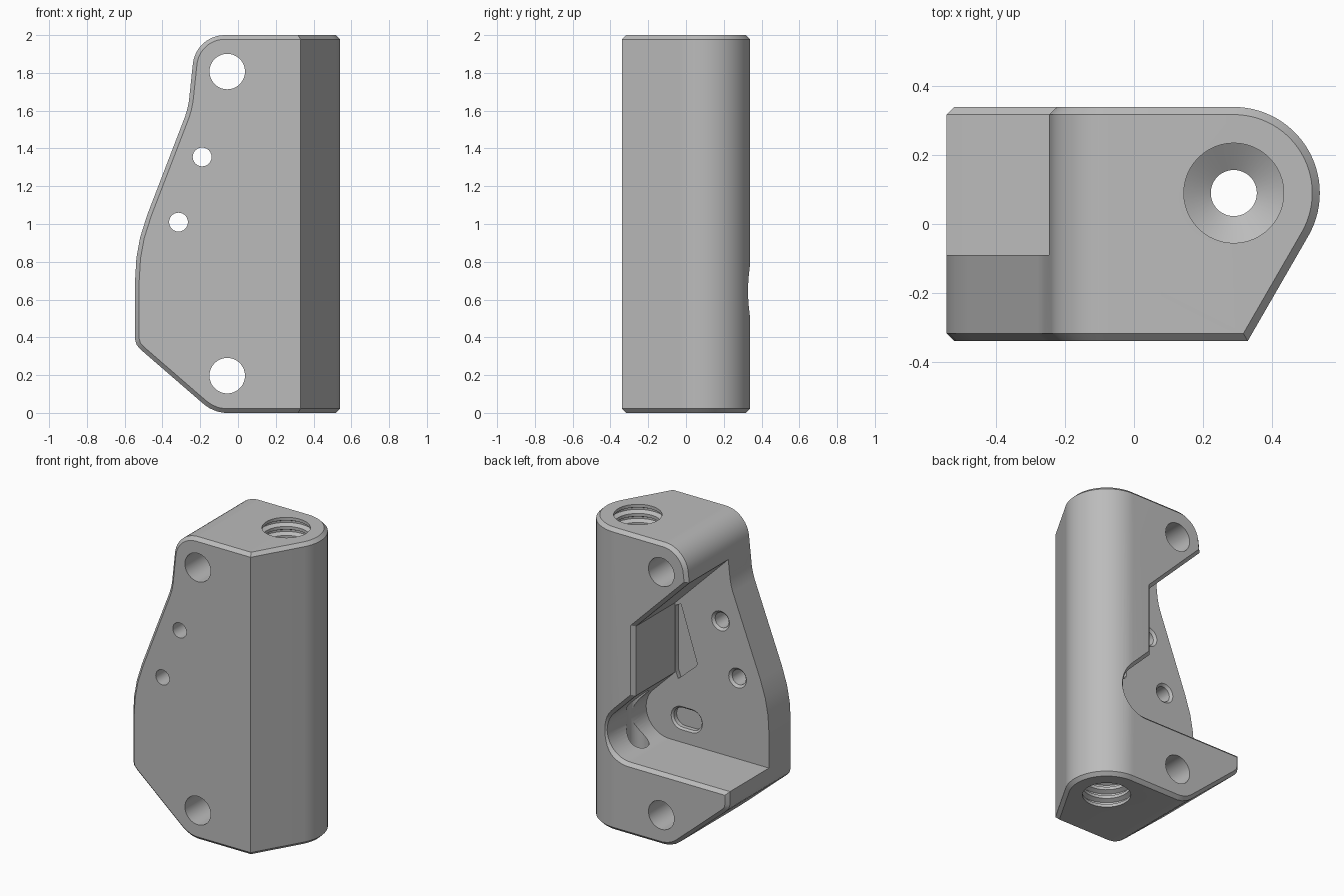
import bpy, bmesh
from math import cos, sin, pi, radians
from mathutils import Vector

cube = bpy.data.objects.get("Cube")
if cube:
    bpy.data.objects.remove(cube, do_unlink=True)

grey = bpy.data.materials.new("grey_plastic")
grey.use_nodes = True
COLOUR = (0.5, 0.5, 0.5, 1)
grey.diffuse_color = COLOUR
grey.node_tree.nodes["Principled BSDF"].inputs["Base Color"].default_value = COLOUR

CHAMFER = 0.022
HALF = 0.34        # half depth of the body
PLATE = -0.09      # inner face of the front plate


def arc(cx, cy, r, start, end, n):
    angles = [radians(start + (end - start) * i / n) for i in range(n + 1)]
    return [(cx + r * cos(a), cy + r * sin(a)) for a in angles]


def offset(points, d):
    """Move an outline outward by d, with mitred corners."""
    pts = [Vector(p) for p in points]
    n = len(pts)
    area = sum(pts[i - 1].cross(pts[i]) for i in range(n))
    sign = 1 if area > 0 else -1
    result = []
    for i in range(n):
        a = (pts[i] - pts[i - 1]).normalized()
        b = (pts[(i + 1) % n] - pts[i]).normalized()
        na, nb = Vector((a.y, -a.x)) * sign, Vector((b.y, -b.x)) * sign
        result.append(pts[i] + (na + nb) * d / (1 + na.dot(nb)))
    return result


def loft(name, points, layers, axis):
    """Stack an outline along an axis; each layer is (position, outward offset)."""
    bm = bmesh.new()
    rings = []
    for pos, grow in layers:
        ring = offset(points, grow) if grow else points
        rings.append([bm.verts.new((p[0], pos, p[1]) if axis == "Y" else (p[0], p[1], pos))
                      for p in ring])
    n = len(points)
    for low, high in zip(rings, rings[1:]):
        for i in range(n):
            j = (i + 1) % n
            bm.faces.new((low[i], low[j], high[j], high[i]))
    bm.faces.new(rings[0])
    bm.faces.new(rings[-1])
    bmesh.ops.recalc_face_normals(bm, faces=bm.faces)
    mesh = bpy.data.meshes.new(name)
    bm.to_mesh(mesh)
    bm.free()
    mesh.materials.append(grey)
    obj = bpy.data.objects.new(name, mesh)
    bpy.context.collection.objects.link(obj)
    return obj


def combine(target, tool, operation):
    mod = target.modifiers.new(tool.name, "BOOLEAN")
    mod.object, mod.operation, mod.solver = tool, operation, "EXACT"
    bpy.context.view_layer.objects.active = target
    bpy.ops.object.modifier_apply(modifier=mod.name)
    bpy.data.objects.remove(tool, do_unlink=True)


# Side outline of the bracket, seen from the front
outline = [(0.8, 0), (-0.07, 0), (-0.11, 0.007), (-0.15, 0.024), (-0.18, 0.045),
           (-0.515, 0.335), (-0.537, 0.36), (-0.545, 0.39), (-0.545, 0.7),
           (-0.538, 0.82), (-0.518, 0.93), (-0.48, 1.05), (-0.28, 1.57),
           (-0.268, 1.61), (-0.26, 1.65)]
outline += arc(-0.07, 1.83, 0.17, 175, 90, 12) + [(0.8, 2)]
body = loft("bracket_body", outline,
            [(-HALF, -CHAMFER), (CHAMFER - HALF, 0), (HALF - CHAMFER, 0), (HALF, -CHAMFER)], "Y")

# Plan outline with the rounded column and slanted front corner
plan = [(-0.8, -0.36), (0.319, -0.36)] + arc(0.29, 0.09, 0.25, -30, 90, 28) + [(-0.8, 0.36)]
column = loft("column_outline", plan,
              [(0, -CHAMFER), (CHAMFER, 0), (2 - CHAMFER, 0), (2, -CHAMFER)], "Z")
combine(body, column, "INTERSECT")

# Open cavity with flat floor, round scoop and slanted ceiling, chamfered at the back
cavity = [(-0.8, 0.475)] + arc(0.185, 0.645, 0.17, -90, 45, 18)
cavity += [(0.145, 0.925), (0.145, 1.385), (-0.8, 2.33)]
combine(body, loft("cavity", cavity, [(PLATE, 0), (HALF - CHAMFER, 0),
                                      (HALF + 0.02, CHAMFER + 0.02)], "Y"), "DIFFERENCE")

# Shallow recesses in the inner face of the plate
corner_recess = [(0.1, 1.39), (-0.015, 1.04), (-0.018, 1.02), (-0.01, 1.005),
                 (0.12, 0.89), (0.14, 0.94), (0.14, 1.37)]
combine(body, loft("corner_recess", corner_recess,
                   [(PLATE - 0.03, 0), (PLATE + 0.02, 0)], "Y"), "DIFFERENCE")
slot = arc(0.095, 0.635, 0.065, -90, 90, 12) + arc(0.02, 0.635, 0.065, 90, 270, 12)
combine(body, loft("slot_recess", slot,
                   [(PLATE - 0.04, 0), (PLATE - 0.012, 0), (PLATE + 0.01, 0.022)], "Y"),
        "DIFFERENCE")

# Cross holes: two large bolt holes and two small ones flared on the inside
for z in (0.197, 1.807):
    combine(body, loft("bolt_hole", arc(-0.057, z, 0.094, 0, 350, 35),
                       [(-0.5, 0), (0.5, 0)], "Y"), "DIFFERENCE")
for x, z in ((-0.19, 1.355), (-0.315, 1.01)):
    combine(body, loft("pin_hole", arc(x, z, 0.05, 0, 345, 23),
                       [(-0.5, 0), (PLATE - 0.015, 0), (PLATE + 0.01, 0.025)], "Y"),
            "DIFFERENCE")

# Vertical bore, threaded at both ends with a conical end to each thread
CREST, GROOVE, PITCH, CORE = 0.145, 0.172, 0.06, 0.067


def thread(mouth, direction, turns):
    steps = [(-0.02, CREST)]
    for k in range(turns):
        start = 0.02 + k * PITCH
        steps += [(start, CREST), (start + 0.014, GROOVE),
                  (start + 0.026, GROOVE), (start + 0.04, CREST)]
    end = 0.02 + turns * PITCH
    steps += [(end, CREST), (end + 0.05, CORE)]
    return [(mouth + direction * s, r - CORE) for s, r in steps]


bore_layers = thread(0, 1, 5) + thread(2, -1, 7)[::-1]
combine(body, loft("threaded_bore", arc(0.29, 0.09, CORE, 0, 352.5, 47),
                   bore_layers, "Z"), "DIFFERENCE")

# Smooth curved walls, sharp chamfers
bpy.ops.object.select_all(action="DESELECT")
body.select_set(True)
bpy.context.view_layer.objects.active = body
bpy.ops.object.shade_smooth_by_angle(angle=radians(25))
